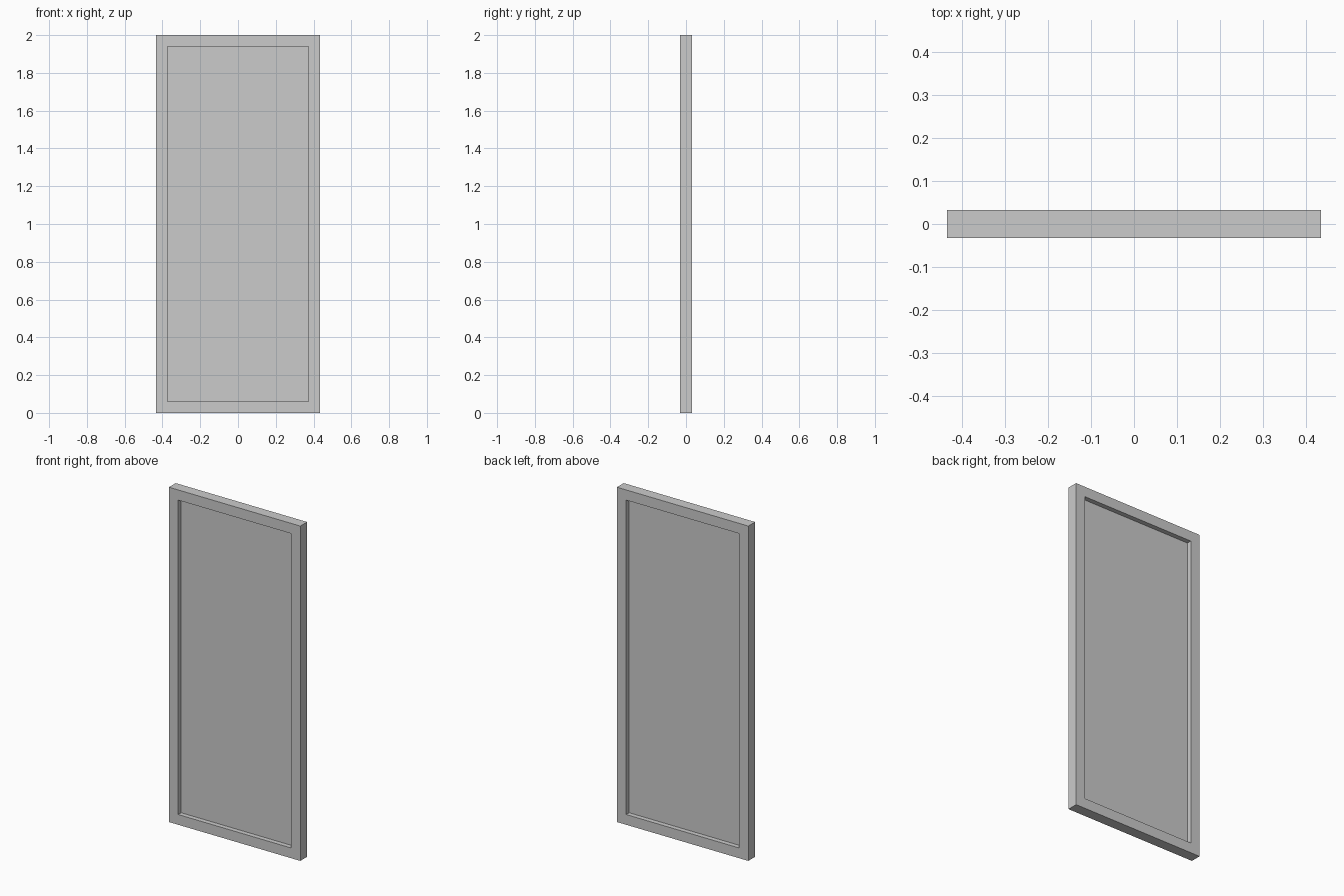
import bpy, bmesh

if "Cube" in bpy.data.objects:
    bpy.data.objects.remove(bpy.data.objects["Cube"])

W, H, D = 0.868, 2.0, 0.064   # overall width, height, depth
B = 0.061                     # frame border width
GLASS = 0.007                 # thin centre panel thickness


def add_object(name, bm):
    bmesh.ops.recalc_face_normals(bm, faces=bm.faces)
    mesh = bpy.data.meshes.new(name)
    bm.to_mesh(mesh)
    bm.free()
    obj = bpy.data.objects.new(name, mesh)
    bpy.context.collection.objects.link(obj)
    return obj


def rectangle(bm, inset, y):
    x = W / 2 - inset
    corners = [(-x, inset), (x, inset), (x, H - inset), (-x, H - inset)]
    return [bm.verts.new((cx, y, cz)) for cx, cz in corners]


def bridge(bm, a, b):
    for i in range(4):
        j = (i + 1) % 4
        bm.faces.new((a[i], a[j], b[j], b[i]))


# Frame: closed rectangular ring, mitred at the corners
bm = bmesh.new()
rings = [rectangle(bm, inset, y) for inset, y in
         ((0, -D / 2), (0, D / 2), (B, D / 2), (B, -D / 2))]
for k in range(4):
    bridge(bm, rings[k], rings[(k + 1) % 4])
add_object("frame", bm)

# Panel: thin sheet set in the middle of the frame depth
bm = bmesh.new()
front, back = rectangle(bm, B, -GLASS / 2), rectangle(bm, B, GLASS / 2)
bridge(bm, front, back)
bm.faces.new(front)
bm.faces.new(back)
add_object("panel", bm)
